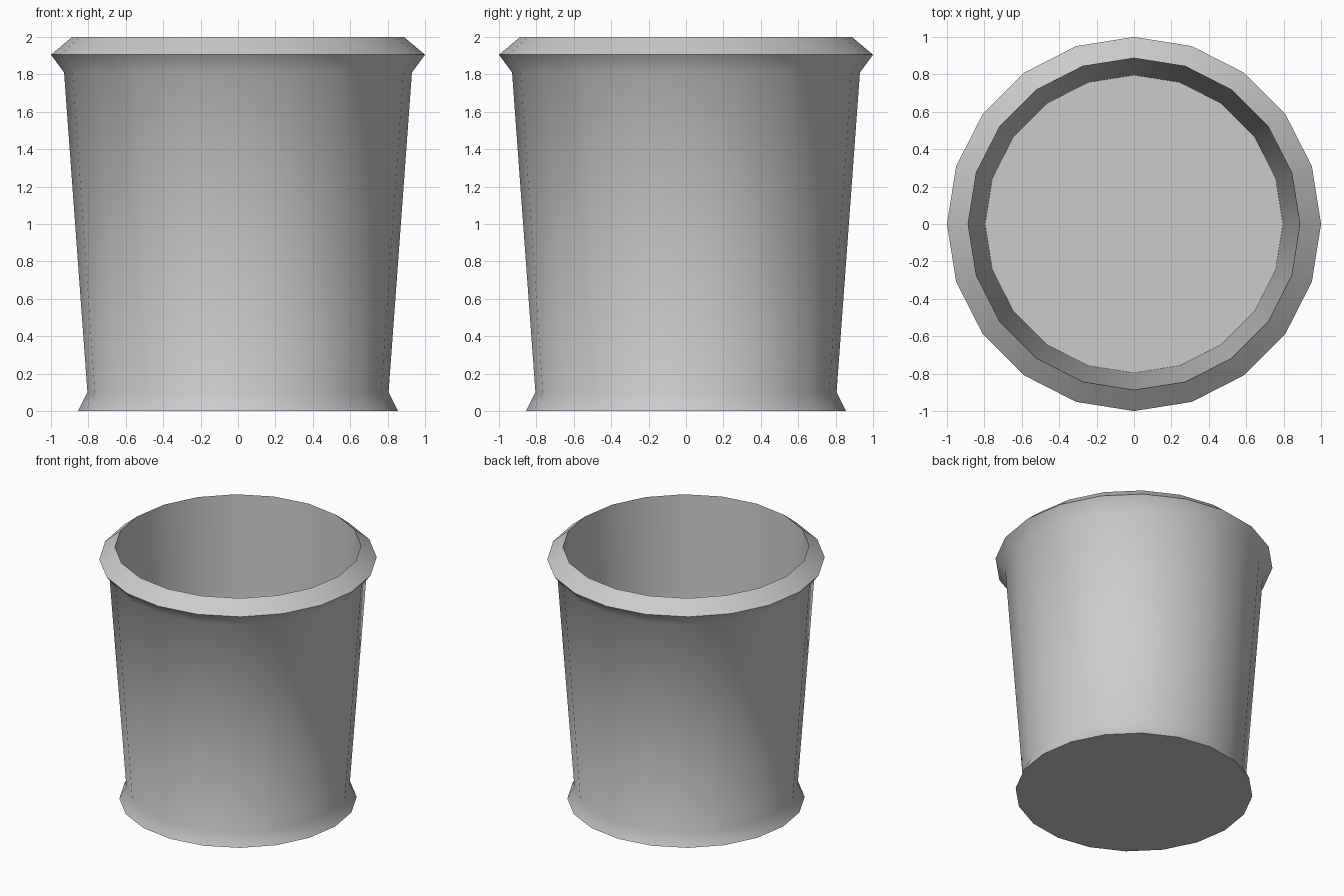
import bpy, bmesh, math

if "Cube" in bpy.data.objects:
    bpy.data.objects.remove(bpy.data.objects["Cube"])

SIDES = 20

# Cup profile (radius, height): flared foot, tapered wall, flared rim, straight inner wall, floor
PROFILE = [(0.855, 0.0), (0.805, 0.1), (0.93, 1.81), (1.0, 1.905),
           (0.887, 2.0), (0.796, 0.1)]


def lathe(name, profile, sides):
    bm = bmesh.new()
    rings = [[bm.verts.new((r * math.cos(2 * math.pi * i / sides),
                            r * math.sin(2 * math.pi * i / sides), z))
              for i in range(sides)] for r, z in profile]
    for a, b in zip(rings, rings[1:]):
        for i in range(sides):
            j = (i + 1) % sides
            bm.faces.new((a[i], a[j], b[j], b[i]))
    # Underside and inner floor
    bm.faces.new(rings[0][::-1])
    bm.faces.new(rings[-1])
    mesh = bpy.data.meshes.new(name)
    bm.to_mesh(mesh)
    bm.free()
    obj = bpy.data.objects.new(name, mesh)
    bpy.context.collection.objects.link(obj)
    return obj


cup = lathe("cup", PROFILE, SIDES)

# Smooth sides, crisp rim edge and foot edge
bpy.context.view_layer.objects.active = cup
cup.select_set(True)
bpy.ops.object.shade_smooth_by_angle(angle=math.radians(85))
